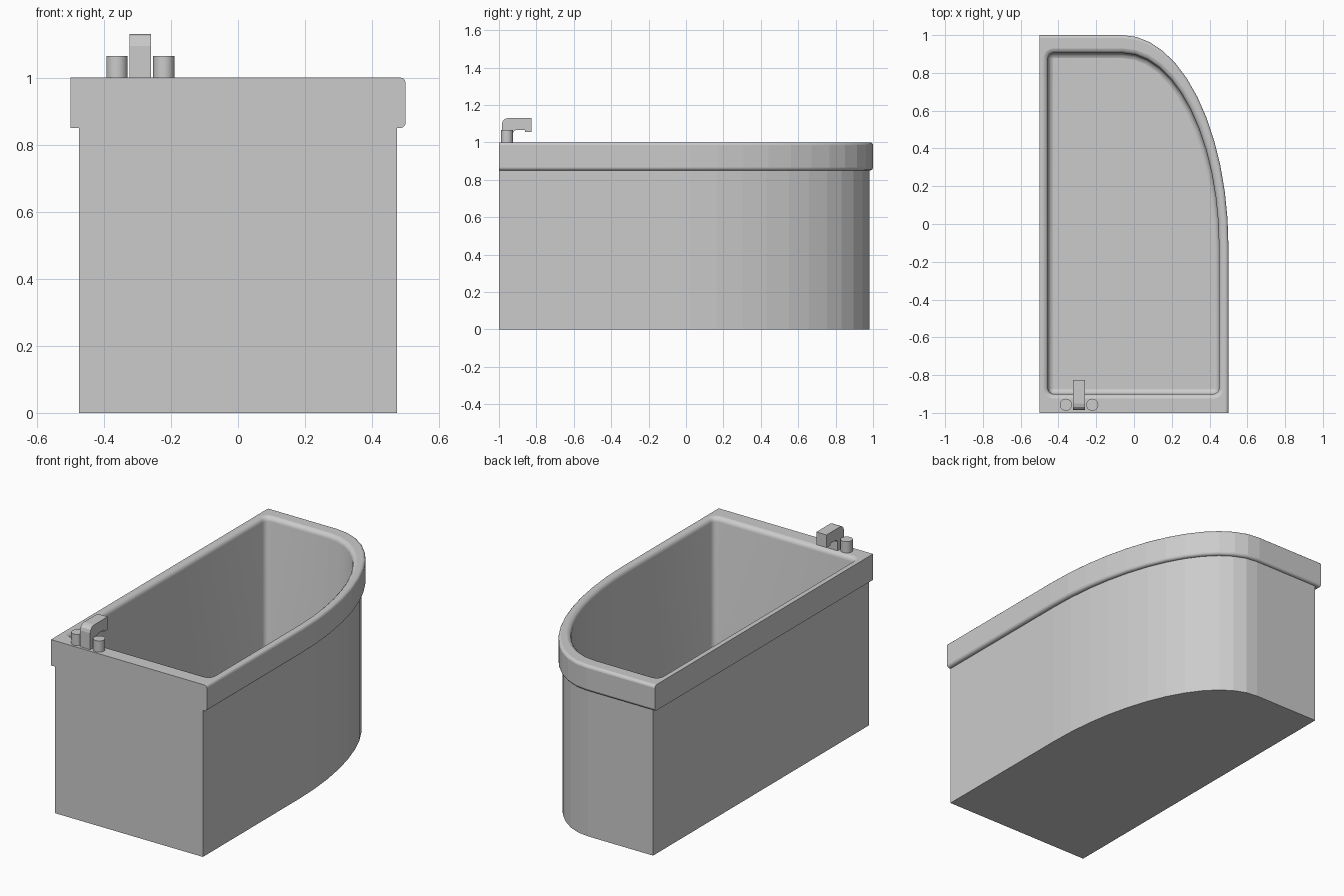
import bpy, bmesh
from math import sin, cos, pi, radians

if "Cube" in bpy.data.objects:
    bpy.data.objects.remove(bpy.data.objects["Cube"])

CX, CY = -0.06, -0.12          # centre of the big curved corner


def outline(l, r, f, b, c, z):
    """Plan outline: three corners of radius c plus one large elliptical corner."""
    pts = []

    def arc(x, y, rx, ry, a0, n):
        for i in range(n + 1):
            a = a0 + pi / 2 * i / n
            pts.append((x + rx * cos(a), y + ry * sin(a), z))

    arc(l + c, f + c, c, c, pi, 4)
    arc(r - c, f + c, c, c, 1.5 * pi, 4)
    arc(CX, CY, r - CX, b - CY, 0, 12)
    arc(l + c, b - c, c, c, pi / 2, 4)
    return pts


def rim(inset, z):
    # front and left sides lie against walls and stay square
    return outline(-0.5, 0.5 - inset, -1, 1 - inset, 0, z)


def basin(grow, z):
    return outline(-0.455 - grow, 0.45 + grow, -0.9 - grow, 0.905 + grow, 0.03 + grow, z)


def body(z):
    return outline(-0.475, 0.475, -1, 0.98, 0, z)


def finish(bm, name):
    mesh = bpy.data.meshes.new(name)
    bm.to_mesh(mesh)
    bm.free()
    ob = bpy.data.objects.new(name, mesh)
    bpy.context.collection.objects.link(ob)
    return ob


# Bathtub: lofted from the underside, over the rim, down to the basin floor
steps = [radians(a) for a in (0, 30, 60, 90)]
R, Q, F = 0.015, 0.025, 0.03
loops = [body(0), body(0.85)]
loops += [rim(R * (1 - sin(a)), 0.85 + R * (1 - cos(a))) for a in steps]
loops += [rim(R * (1 - cos(a)), 1 - R * (1 - sin(a))) for a in steps]
loops += [basin(Q * (1 - sin(a)), 1 - Q * (1 - cos(a))) for a in steps]
loops += [basin(-F * 0.9 * (1 - cos(a)), 0.1 + F * (1 - sin(a))) for a in steps]

bm = bmesh.new()
rings = [[bm.verts.new(p) for p in loop] for loop in loops]
n = len(rings[0])
flat = {0, 1, 5, 9}
for k in range(len(rings) - 1):
    A, B = rings[k], rings[k + 1]
    for i in range(n):
        j = (i + 1) % n
        bm.faces.new((A[i], A[j], B[j], B[i])).smooth = k not in flat
bm.faces.new(rings[0][::-1])
bm.faces.new(rings[-1])
bmesh.ops.remove_doubles(bm, verts=bm.verts[:], dist=1e-5)
bmesh.ops.delete(bm, geom=[f for f in bm.faces if f.calc_area() < 1e-8], context='FACES')
for e in bm.edges:
    if len(e.link_faces) == 2 and e.calc_face_angle(0) > radians(35):
        e.smooth = False
finish(bm, "bathtub")

# Spout: side profile (y, z) with rounded bends, extruded along x
profile = [(-0.985, 1.0), (-0.925, 1.0), (-0.925, 1.05), (-0.92, 1.061), (-0.908, 1.066),
           (-0.86, 1.066), (-0.86, 1.055), (-0.825, 1.055), (-0.825, 1.13)]
profile += [(-0.95 - 0.035 * sin(a), 1.095 + 0.035 * cos(a)) for a in steps]
bm = bmesh.new()
face = bm.faces.new([bm.verts.new((-0.324, y, z)) for y, z in profile])
ext = bmesh.ops.extrude_face_region(bm, geom=[face])
for v in ext["geom"]:
    if isinstance(v, bmesh.types.BMVert):
        v.co.x = -0.259
bmesh.ops.recalc_face_normals(bm, faces=bm.faces[:])
finish(bm, "spout")

# Tap knobs either side of the spout
for name, x in (("left_tap", -0.361), ("right_tap", -0.221)):
    bpy.ops.mesh.primitive_cylinder_add(vertices=32, radius=0.032, depth=0.065,
                                        location=(x, -0.957, 1.0325))
    bpy.context.object.name = name
    bpy.ops.object.shade_smooth_by_angle(angle=radians(35))
